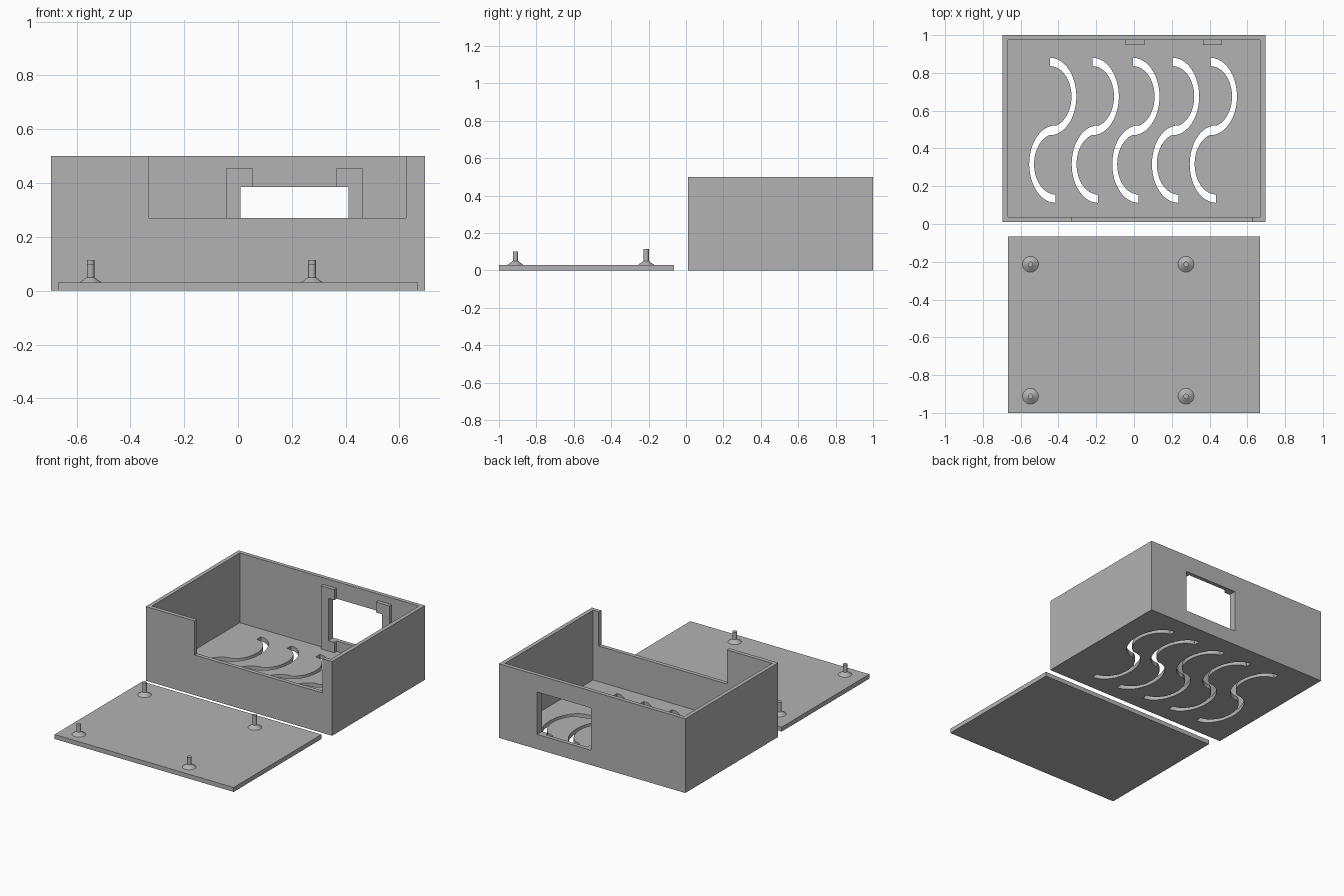
import bpy, bmesh, math

if "Cube" in bpy.data.objects:
    bpy.data.objects.remove(bpy.data.objects["Cube"], do_unlink=True)

grey = bpy.data.materials.new("plain grey")
grey.use_nodes = True
grey.diffuse_color = (0.45, 0.45, 0.45, 1)
grey.node_tree.nodes["Principled BSDF"].inputs["Base Color"].default_value = (0.45, 0.45, 0.45, 1)


def finish(name, bm):
    bmesh.ops.recalc_face_normals(bm, faces=bm.faces[:])
    mesh = bpy.data.meshes.new(name)
    bm.to_mesh(mesh)
    bm.free()
    mesh.materials.append(grey)
    ob = bpy.data.objects.new(name, mesh)
    bpy.context.collection.objects.link(ob)
    return ob


def box(name, x, y, z):
    bm = bmesh.new()
    bmesh.ops.create_cube(bm, size=1)
    for v in bm.verts:
        v.co = [lo + (c + 0.5) * (hi - lo) for c, (lo, hi) in zip(v.co, (x, y, z))]
    return finish(name, bm)


def activate(ob):
    bpy.ops.object.select_all(action="DESELECT")
    ob.select_set(True)
    bpy.context.view_layer.objects.active = ob


def cut(ob, *cutters):
    """Subtract each cutter and throw it away."""
    activate(ob)
    for cutter in cutters:
        mod = ob.modifiers.new("cut", "BOOLEAN")
        mod.operation, mod.solver, mod.object = "DIFFERENCE", "EXACT", cutter
        cutter.hide_render = True
        bpy.ops.object.modifier_apply(modifier=mod.name)
        bpy.data.objects.remove(cutter, do_unlink=True)


def half_rings(name, cx, cy, side):
    """Row of half elliptical ring prisms bulging to one side."""
    bm = bmesh.new()
    steps = 24
    for shift in (0, 0.225, 0.44, 0.65, 0.85):
        outline = []
        for rx, ry, order in ((0.14, 0.205, 1), (0.114, 0.161, -1)):
            for i in range(steps + 1)[::order]:
                a = math.pi * (i / steps - 0.5)
                outline.append((cx + shift + side * rx * math.cos(a), cy + ry * math.sin(a)))
        low = [bm.verts.new((x, y, -0.1)) for x, y in outline]
        high = [bm.verts.new((x, y, 0.1)) for x, y in outline]
        n = len(outline)
        bm.faces.new(low)
        bm.faces.new(high)
        for i in range(n):
            j = (i + 1) % n
            bm.faces.new((low[i], low[j], high[j], high[i]))
    return finish(name, bm)


def lathe(name, profile, x, y):
    bm = bmesh.new()
    verts = [bm.verts.new((r, 0, z)) for r, z in profile]
    edges = [bm.edges.new(pair) for pair in zip(verts, verts[1:])]
    bmesh.ops.spin(bm, geom=verts + edges, cent=(0, 0, 0), axis=(0, 0, 1),
                   angle=math.tau, steps=32)
    bmesh.ops.remove_doubles(bm, verts=bm.verts[:], dist=0.0001)
    ob = finish(name, bm)
    ob.location = (x, y, 0)
    activate(ob)
    bpy.ops.object.shade_smooth_by_angle(angle=math.radians(30))
    return ob


def window_cutter():
    return box("window_cutter", (0.01, 0.41), (0.9, 1.1), (0.1, 0.385))


# Open case: cavity, front notch, back window and wavy floor vents
case = box("case", (-0.695, 0.695), (0.01, 1), (0, 0.5))
cut(case,
    box("cavity", (-0.668, 0.668), (0.037, 0.973), (0.03, 0.6)),
    box("front_notch", (-0.33, 0.625), (-0.1, 0.1), (0.27, 0.6)),
    window_cutter(),
    half_rings("upper_vents", -0.445, 0.675, 1),
    half_rings("lower_vents", -0.415, 0.317, -1))

# Brackets behind the window edges
for name, x in (("right_bracket", -0.045), ("left_bracket", 0.365)):
    bracket = box(name, (x, x + 0.1), (0.948, 0.98), (0.02, 0.455))
    cut(bracket, window_cutter())

# Lid lying in front of the case, with flared pegs
box("lid", (-0.668, 0.668), (-1, -0.065), (0, 0.03))
for end, y, top in (("front", -0.912, 0.1), ("back", -0.213, 0.114)):
    for side, x in (("right", -0.548), ("left", 0.275)):
        lathe(f"{end}_{side}_peg",
              [(0, 0.02), (0.042, 0.02), (0.042, 0.03), (0.014, 0.05), (0.014, top), (0, top)], x, y)
